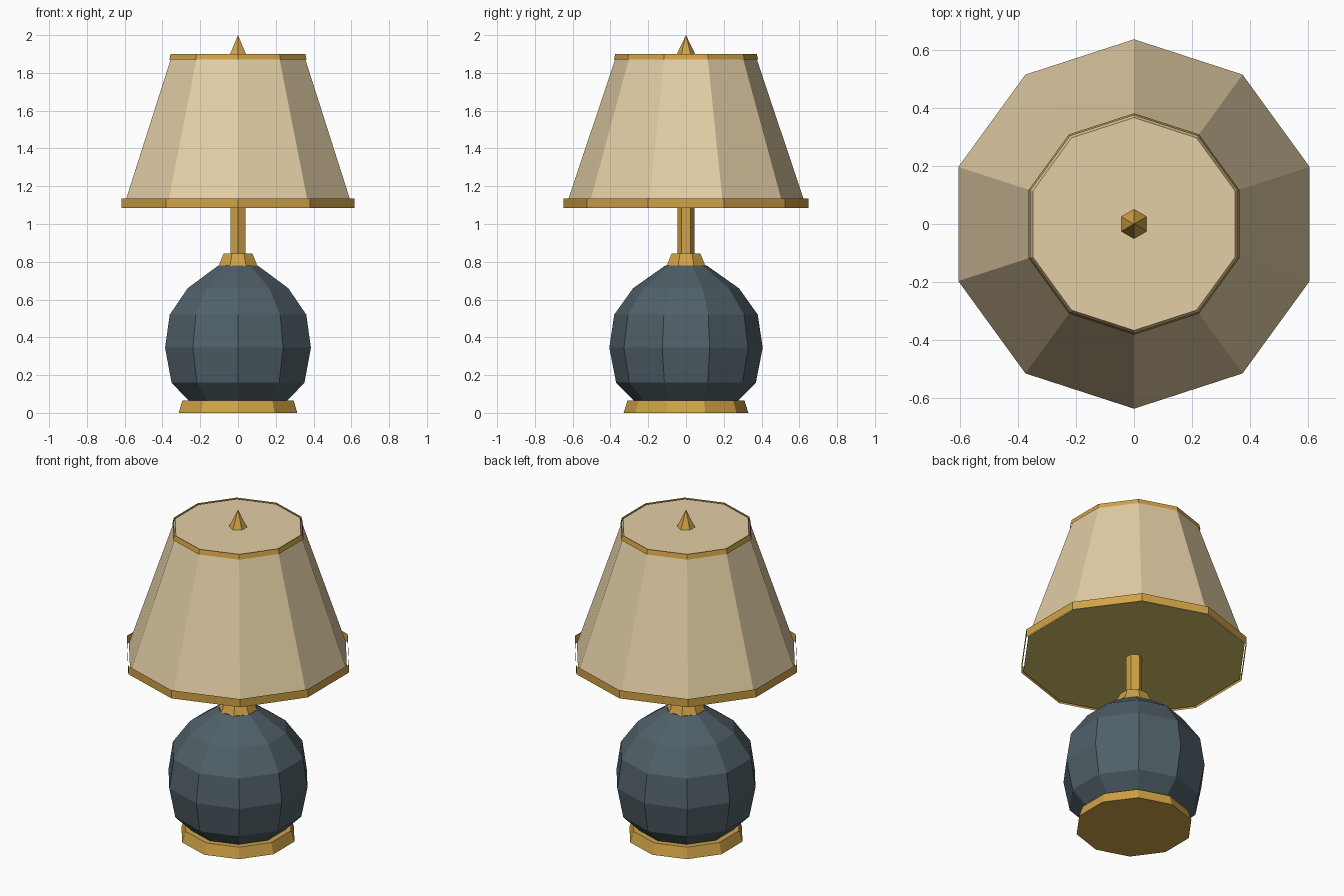
import bpy, bmesh
from math import sin, cos, pi

cube = bpy.data.objects.get("Cube")
if cube:
    bpy.data.objects.remove(cube, do_unlink=True)


def material(name, rgb):
    # sRGB bytes to linear
    lin = [((c / 255 + 0.055) / 1.055) ** 2.4 for c in rgb]
    mat = bpy.data.materials.new(name)
    mat.use_nodes = True
    mat.diffuse_color = (*lin, 1)
    mat.node_tree.nodes["Principled BSDF"].inputs["Base Color"].default_value = (*lin, 1)
    return mat


brass = material("brass", (208, 162, 70))
fabric = material("cream fabric", (227, 206, 165))
lining = material("warm lining", (214, 196, 104))
ceramic = material("slate ceramic", (80, 96, 104))


def lathe(name, profile, sides, mat, turn=0.0, bottom=True, top=True):
    """Faceted turned part from (radius, height) pairs; radius 0 makes a point."""
    bm = bmesh.new()
    rings = []
    for r, z in profile:
        if r == 0:
            rings.append([bm.verts.new((0, 0, z))] * sides)
            continue
        angles = [turn - pi / 2 + 2 * pi * i / sides for i in range(sides)]
        rings.append([bm.verts.new((r * cos(a), r * sin(a), z)) for a in angles])
    for low, high in zip(rings, rings[1:]):
        for i in range(sides):
            j = (i + 1) % sides
            corners = [low[i], low[j], high[j], high[i]]
            bm.faces.new(list(dict.fromkeys(corners)))
    if bottom:
        bm.faces.new(rings[0][::-1])
    if top and profile[-1][0] > 0:
        bm.faces.new(rings[-1])
    mesh = bpy.data.meshes.new(name)
    bm.to_mesh(mesh)
    bm.free()
    mesh.materials.append(mat)
    obj = bpy.data.objects.new(name, mesh)
    bpy.context.collection.objects.link(obj)
    return obj


# Foot and round body
lathe("foot", [(0.33, 0), (0.31, 0.065)], 10, brass)
lathe("body", [(0.27, 0.06), (0.37, 0.16), (0.406, 0.345), (0.38, 0.52),
               (0.28, 0.66), (0.11, 0.78)], 10, ceramic)

# Collar and stem
lathe("collar", [(0.112, 0.775), (0.082, 0.845)], 8, brass, turn=pi / 8)
lathe("stem", [(0.046, 0.84), (0.046, 1.1)], 6, brass)

# Shade, with its underside in the lining colour
shade = lathe("shade", [(0.637, 1.09), (0.367, 1.895)], 10, fabric)
shade.data.materials.append(lining)
for face in shade.data.polygons:
    if face.normal.z < -0.9:
        face.material_index = 1

# Open trim bands round the shade
lathe("lower_trim", [(0.648, 1.085), (0.648, 1.135)], 10, brass, bottom=False, top=False)
lathe("upper_trim", [(0.382, 1.87), (0.375, 1.9)], 10, brass, bottom=False, top=False)

# Pointed finial
lathe("finial", [(0.053, 1.89), (0, 2.0)], 6, brass)
